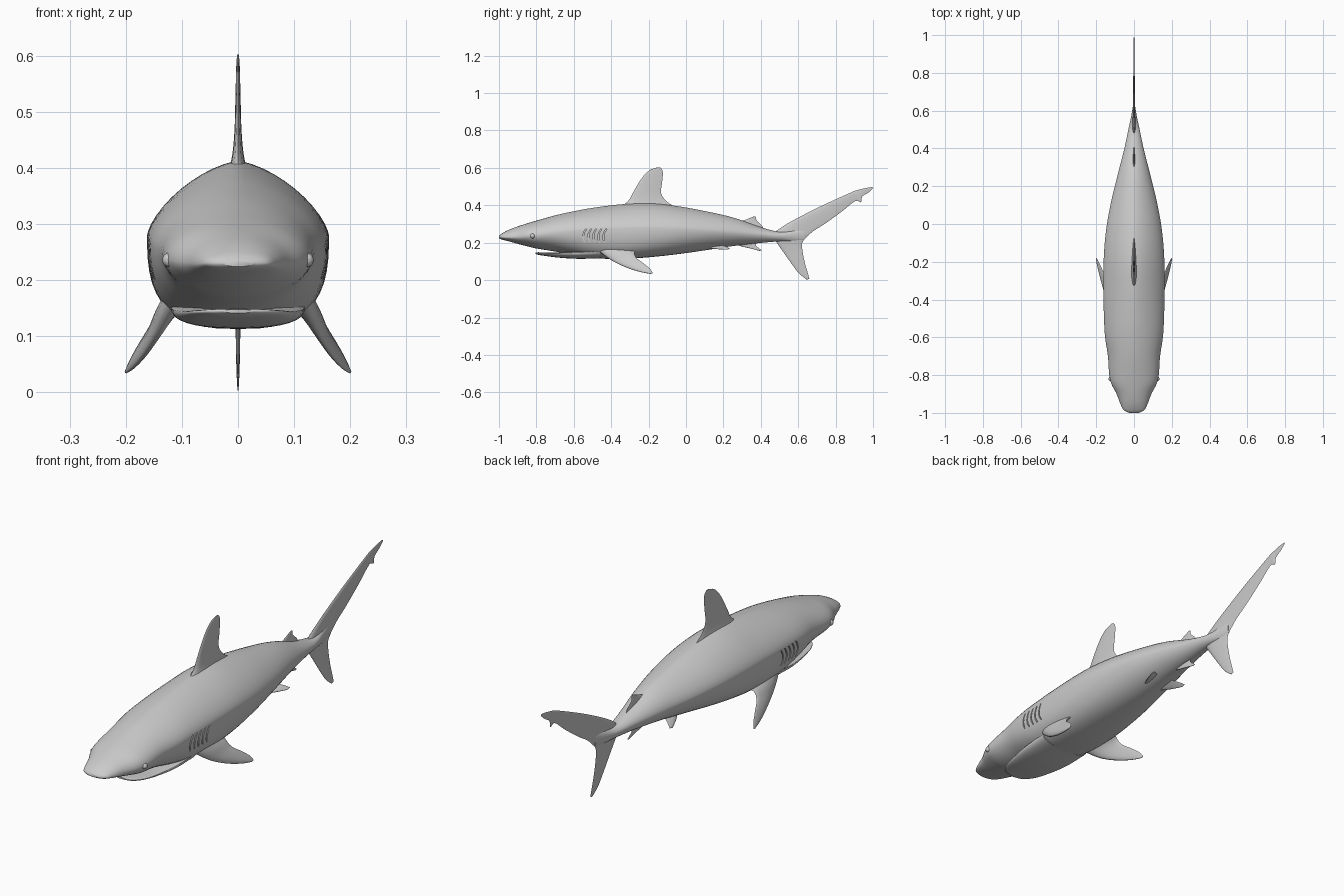
import bpy, bmesh, math
from mathutils import Vector

if "Cube" in bpy.data.objects:
    bpy.data.objects.remove(bpy.data.objects["Cube"])

grey = bpy.data.materials.new("shark grey")
grey.diffuse_color = (0.6, 0.6, 0.6, 1)
grey.use_nodes = True
grey.node_tree.nodes["Principled BSDF"].inputs["Base Color"].default_value = grey.diffuse_color


def catmull(rows, sub):
    """Smoothly resample rows of numbers."""
    out = []
    for i in range(len(rows) - 1):
        p = [rows[max(0, min(len(rows) - 1, i + k))] for k in (-1, 0, 1, 2)]
        for s in range(sub):
            t = s / sub
            out.append([0.5 * (2 * b + (c - a) * t + (2 * a - 5 * b + 4 * c - d) * t * t
                               + (3 * b - a - 3 * c + d) * t ** 3)
                        for a, b, c, d in zip(*p)])
    return out + [list(rows[-1])]


def loft(name, rings, angle=50):
    """Skin closed rings of points and cap both ends."""
    bm = bmesh.new()
    vs = [[bm.verts.new(p) for p in r] for r in rings]
    n = len(rings[0])
    for a, b in zip(vs, vs[1:]):
        for i in range(n):
            j = (i + 1) % n
            bm.faces.new((a[i], a[j], b[j], b[i]))
    bm.faces.new(vs[0])
    bm.faces.new(vs[-1])
    bmesh.ops.recalc_face_normals(bm, faces=bm.faces)
    return finish(name, bm, angle)


def finish(name, bm, angle=50):
    me = bpy.data.meshes.new(name)
    bm.to_mesh(me)
    bm.free()
    me.materials.append(grey)
    ob = bpy.data.objects.new(name, me)
    bpy.context.collection.objects.link(ob)
    smooth(ob, angle)
    return ob


def smooth(ob, angle):
    bpy.ops.object.select_all(action='DESELECT')
    ob.select_set(True)
    bpy.context.view_layer.objects.active = ob
    bpy.ops.object.shade_smooth_by_angle(angle=math.radians(angle))


def sgnpow(v, e):
    return math.copysign(abs(v) ** e, v)


def section(y, top, mid, bot, w, nt, nb, n=48):
    """Body cross-section: separate roundness above and below the widest line."""
    ring = []
    for i in range(n):
        a = 2 * math.pi * i / n
        c, s = math.cos(a), math.sin(a)
        e = 2 / (nt if s >= 0 else nb)
        h = (top - mid) if s >= 0 else (mid - bot)
        ring.append((w * sgnpow(c, e), y, mid + h * sgnpow(s, e)))
    return ring


def fin(name, rows, normal, sub=4, n=16, mirror=False):
    """Rows: leading point, trailing point, half thickness; teardrop profile."""
    flat = [list(a) + list(b) + [t] for a, b, t in rows]
    nrm = Vector(normal).normalized()
    rings = []
    for r in catmull(flat, sub):
        a, b, t = Vector(r[:3]), Vector(r[3:6]), r[6]
        ring = []
        for i in range(n):
            u = 2 * math.pi * i / n
            f = (1 - math.cos(u)) / 2
            ring.append(a.lerp(b, f) + nrm * t * math.sin(u) * (1.25 - 0.8 * f))
        rings.append(ring)
    ob = loft(name, rings, 80)
    if mirror:
        m = ob.modifiers.new("mirror", 'MIRROR')
        m.use_mirror_merge = False
    return ob


def flat_fin(name, rows):
    """Fin on the centre plane; rows of lead y, z, trail y, z, half thickness."""
    return fin(name, [((0, a, b), (0, c, d), t) for a, b, c, d, t in rows], (1, 0, 0))


# Body: y, top, widest height, bottom, half width, roundness above and below
body = loft("body", [section(*r) for r in catmull([
    (-1.00, .236, .230, .224, .025, 2, 2),
    (-.985, .249, .230, .217, .055, 2, 2),
    (-.95, .268, .229, .208, .073, 2, 2),
    (-.90, .287, .231, .194, .092, 2, 1.9),
    (-.85, .303, .235, .181, .118, 2, 1.8),
    (-.80, .318, .239, .169, .131, 1.9, 1.9),
    (-.70, .346, .252, .153, .138, 1.8, 2.0),
    (-.60, .368, .262, .134, .153, 1.7, 2.3),
    (-.50, .386, .270, .118, .159, 1.6, 2.6),
    (-.35, .405, .277, .113, .162, 1.5, 2.8),
    (-.20, .412, .278, .122, .161, 1.5, 2.6),
    (-.05, .396, .274, .138, .150, 1.55, 2.2),
    (.10, .369, .266, .159, .125, 1.6, 1.9),
    (.25, .335, .256, .182, .089, 1.7, 1.8),
    (.40, .283, .243, .199, .051, 1.8, 1.8),
    (.50, .258, .236, .207, .030, 2, 2),
    (.57, .265, .238, .207, .015, 2, 2),
    (.63, .270, .244, .215, .005, 2, 2)], 5)])

# Gill slits cut into both flanks
bm = bmesh.new()
for side in (-1, 1):
    for i in range(5):
        y = -.55 + i * .027
        prof = [(y + .012 * k * k + .004 * k, .237 + .036 * k) for k in (-1, -.5, 0, .5, 1)]
        lo = [(a - .003, z) for a, z in prof]
        hi = [(a + .003, z) for a, z in reversed(prof)]
        f = bm.faces.new([bm.verts.new((side * .147, a, z)) for a, z in lo + hi])
        g = bmesh.ops.extrude_face_region(bm, geom=[f])['geom']
        bmesh.ops.translate(bm, vec=(side * .05, 0, 0),
                            verts=[v for v in g if isinstance(v, bmesh.types.BMVert)])
bmesh.ops.recalc_face_normals(bm, faces=bm.faces)
cutter = finish("gill_cutter", bm)
cut = body.modifiers.new("gills", 'BOOLEAN')
cut.object = cutter
cut.operation = 'DIFFERENCE'
cut.solver = 'EXACT'
smooth(body, 50)
bpy.ops.object.modifier_apply(modifier="gills")
smooth(body, 50)
bpy.data.objects.remove(cutter)

# Lower jaw, slung beneath the snout
loft("lower_jaw", [section(*r) for r in catmull([
    (-.805, .148, .145, .141, .025, 2, 2),
    (-.79, .149, .144, .135, .055, 3, 2),
    (-.75, .148, .143, .129, .082, 3, 2),
    (-.68, .147, .143, .120, .100, 3, 2.2),
    (-.58, .155, .147, .114, .116, 2, 2.4),
    (-.46, .160, .155, .116, .120, 2, 2.4)], 4)])

# Eyes
bm = bmesh.new()
bmesh.ops.create_uvsphere(bm, u_segments=16, v_segments=10, radius=.013)
bmesh.ops.translate(bm, vec=(.122, -.82, .236), verts=bm.verts)
eye = finish("eyes", bm)
eye.modifiers.new("mirror", 'MIRROR').use_mirror_merge = False

# Fins along the centre line
flat_fin("dorsal_fin", [
    (-.36, .385, -.02, .375, .022), (-.31, .422, -.09, .410, .012),
    (-.285, .465, -.132, .460, .007), (-.25, .525, -.128, .520, .005),
    (-.22, .565, -.124, .560, .004), (-.19, .590, -.126, .587, .003),
    (-.155, .602, -.138, .602, .0015)])
flat_fin("rear_dorsal_fin", [
    (.27, .310, .42, .262, .008), (.315, .322, .405, .293, .004),
    (.345, .333, .378, .318, .003), (.365, .341, .375, .338, .001)])
flat_fin("anal_fin", [
    (.26, .198, .37, .203, .006), (.29, .182, .375, .190, .004),
    (.34, .170, .378, .180, .003), (.395, .156, .405, .160, .001)])
flat_fin("tail_upper_lobe", [
    (.46, .240, .61, .195, .012), (.495, .272, .65, .235, .009),
    (.57, .318, .685, .265, .006), (.70, .385, .745, .303, .005),
    (.80, .432, .835, .368, .004), (.885, .470, .905, .423, .003),
    (.91, .480, .935, .416, .003), (.93, .485, .942, .446, .002),
    (.965, .493, .975, .468, .002), (.996, .497, 1.0, .490, .001)])
flat_fin("tail_lower_lobe", [
    (.46, .240, .65, .240, .012), (.483, .203, .622, .200, .009),
    (.52, .150, .623, .155, .006), (.57, .080, .636, .090, .004),
    (.605, .035, .650, .042, .003), (.645, .003, .660, .006, .001)])

# Paired fins
fin("pectoral_fins", [
    ((.105, -.50, .185), (.105, -.26, .165), .024),
    ((.130, -.44, .135), (.135, -.275, .145), .018),
    ((.148, -.385, .098), (.155, -.265, .118), .012),
    ((.168, -.315, .066), (.175, -.225, .088), .009),
    ((.187, -.245, .044), (.191, -.192, .060), .006),
    ((.200, -.190, .034), (.201, -.178, .038), .002)],
    (.83, 0, .56), mirror=True)
fin("pelvic_fins", [
    ((.025, .09, .182), (.025, .20, .192), .008),
    ((.045, .125, .172), (.045, .205, .184), .006),
    ((.066, .165, .167), (.066, .220, .177), .004),
    ((.086, .215, .163), (.086, .235, .167), .001)],
    (.2, 0, 1), mirror=True)
